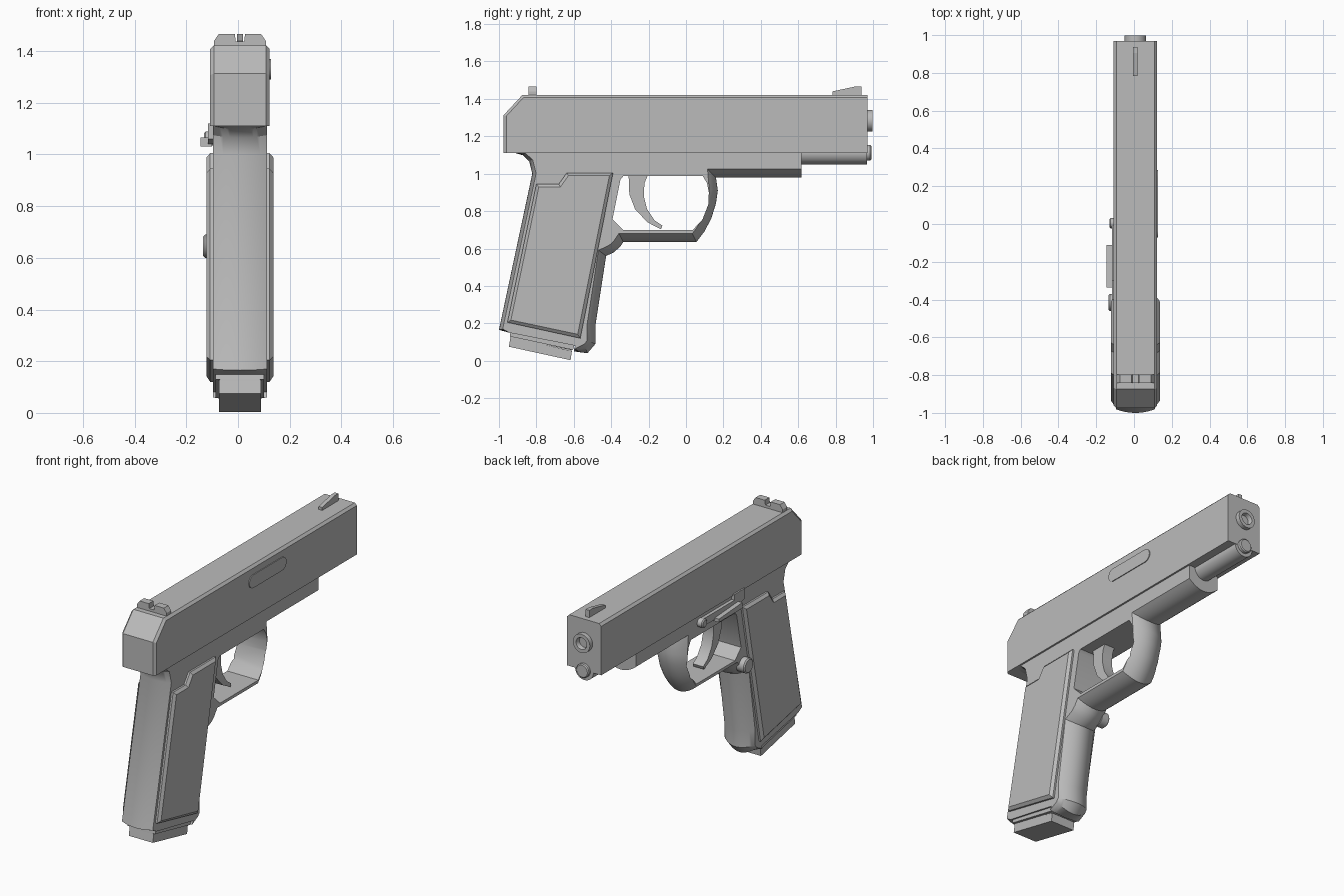
import bpy, bmesh, math
from mathutils import Vector

if "Cube" in bpy.data.objects:
    bpy.data.objects.remove(bpy.data.objects["Cube"], do_unlink=True)

CX = 0.0075  # mid plane of the body

grey = bpy.data.materials.new("plain grey")
grey.use_nodes = True
colour = (0.5, 0.5, 0.5, 1)
grey.diffuse_color = colour
grey.node_tree.nodes["Principled BSDF"].inputs["Base Color"].default_value = colour


def finish(name, bm):
    bmesh.ops.recalc_face_normals(bm, faces=bm.faces)
    mesh = bpy.data.meshes.new(name)
    bm.to_mesh(mesh)
    bm.free()
    mesh.materials.append(grey)
    ob = bpy.data.objects.new(name, mesh)
    bpy.context.collection.objects.link(ob)
    return ob


def smooth(ob):
    bpy.ops.object.select_all(action="DESELECT")
    ob.select_set(True)
    bpy.context.view_layer.objects.active = ob
    bpy.ops.object.shade_smooth_by_angle(angle=math.radians(32))


def inset_vectors(points):
    """Inward mitre of each (y, z, weight) point; (y, z, dy, dz) is explicit."""
    flat = [Vector(p[:2]) for p in points]
    n = len(flat)
    area = sum(flat[i - 1].x * flat[i].y - flat[i].x * flat[i - 1].y for i in range(n))
    turn = 1 if area > 0 else -1
    result = []
    for i, p in enumerate(points):
        if len(p) == 4:
            result.append(Vector(p[2:]))
            continue
        a = (flat[i] - flat[i - 1]).normalized()
        b = (flat[(i + 1) % n] - flat[i]).normalized()
        na, nb = Vector((-a.y, a.x)) * turn, Vector((-b.y, b.x)) * turn
        m = (na + nb).normalized()
        result.append(m * (p[2] if len(p) > 2 else 0) / max(m.dot(na), 0.5))
    return result


def loft(name, points, layers):
    """Side profile swept along x; layers are (x, share of the inset)."""
    offsets = inset_vectors(points)
    bm = bmesh.new()
    rings = []
    for x, share in layers:
        rings.append([bm.verts.new((x, p[0] + o.x * share, p[1] + o.y * share))
                      for p, o in zip(points, offsets)])
    n = len(points)
    for r, s in zip(rings, rings[1:]):
        for i in range(n):
            j = (i + 1) % n
            bm.faces.new((r[i], r[j], s[j], s[i]))
    bm.faces.new(rings[0])
    bm.faces.new(rings[-1])
    return finish(name, bm)


def slab(name, points, half):
    return loft(name, points, [(CX - half, 0), (CX + half, 0)])


def lathe(name, profile, centre, axis, steps=32):
    """Turned part: profile of (radius, position along axis)."""
    bm = bmesh.new()
    rings = []
    for r, t in profile:
        ring = []
        for k in range(steps):
            a = 2 * math.pi * k / steps
            u, v = r * math.cos(a), r * math.sin(a)
            ring.append(bm.verts.new((centre[0] + u, t, centre[1] + v) if axis == "y"
                                     else (t, centre[0] + u, centre[1] + v)))
        rings.append(ring)
    for r, s in zip(rings, rings[1:]):
        for k in range(steps):
            j = (k + 1) % steps
            bm.faces.new((r[k], r[j], s[j], s[k]))
    bm.faces.new(rings[0])
    bm.faces.new(rings[-1])
    ob = finish(name, bm)
    smooth(ob)
    return ob


# Slide with chamfered top and rear edges
B = 0.014
loft("slide",
     [(0.97, 1.11, 0, 0), (0.97, 1.422, 0, -B), (-0.874, 1.422, B),
      (-0.975, 1.313, B), (-0.975, 1.11, B, 0)],
     [(CX - 0.115, 1), (CX - 0.115 + B, 0), (CX + 0.115 - B, 0), (CX + 0.115, 1)])

# Frame with grip and trigger guard, rounded across its outer edges
W = 0.045
frame = loft("frame",
             [(0.617, 1.112, 0), (-0.92, 1.112, 0), (-0.87, 1.098, 0.015),
              (-0.838, 1.065, 0.02), (-0.822, 1.0, 0.02), (-1.0, 0.165, 0.02, 0.005),
              (-0.945, 0.15, 0), (-0.59, 0.08, 0), (-0.6, 0.05, 0, 0.01),
              (-0.527, 0.04, W), (-0.484, 0.09, W), (-0.484, 0.19, W),
              (-0.427, 0.56, W), (-0.385, 0.58, W), (-0.352, 0.61, W),
              (-0.335, 0.635, W), (0.056, 0.635, W), (0.098, 0.69, W),
              (0.135, 0.76, W), (0.16, 0.84, W), (0.17, 0.91, W),
              (0.16, 0.98, -W, W), (0.617, 0.98, 0, W)],
             [(CX + 0.104 * k / 8, (k / 8) ** 2) for k in range(-8, 9)])

# Opening inside the trigger guard
opening = slab("guard_opening_cutter",
               [(-0.335, 0.987), (0.09, 0.987), (0.112, 0.95), (0.122, 0.9),
                (0.12, 0.837), (0.088, 0.755), (0.035, 0.698), (-0.334, 0.698),
                (-0.393, 0.757), (-0.35, 0.97)], 0.3)
cut = frame.modifiers.new("guard opening", "BOOLEAN")
cut.operation = "DIFFERENCE"
cut.solver = "EXACT"
cut.object = opening
bpy.ops.object.select_all(action="DESELECT")
frame.select_set(True)
bpy.context.view_layer.objects.active = frame
bpy.ops.object.modifier_apply(modifier=cut.name)
bpy.data.objects.remove(opening, do_unlink=True)
smooth(frame)

# Trigger
smooth(slab("trigger",
            [(-0.307, 1.0), (-0.2, 1.0), (-0.222, 0.95), (-0.226, 0.88), (-0.208, 0.81),
             (-0.168, 0.75), (-0.126, 0.722), (-0.134, 0.703), (-0.206, 0.74),
             (-0.272, 0.81), (-0.303, 0.89)], 0.035))

# Grip panels on both sides
PANEL = [(-0.8, 0.945, 0.016), (-0.68, 0.945, 0.016), (-0.637, 1.005, 0.016),
         (-0.39, 1.005, 0.016), (-0.565, 0.12, 0.018), (-0.955, 0.205, 0.016)]
for side, name in ((1, "left_grip_panel"), (-1, "right_grip_panel")):
    loft(name, PANEL, [(CX + side * 0.09, 0), (CX + side * 0.115, 0), (CX + side * 0.129, 1)])

# Magazine end under the grip
slab("magazine_body", [(-0.93, 0.2), (-0.94, 0.125), (-0.61, 0.055), (-0.59, 0.13)], 0.078)
slab("magazine_lip", [(-0.938, 0.155), (-0.942, 0.13), (-0.605, 0.058), (-0.595, 0.085)], 0.094)
slab("magazine_floor", [(-0.938, 0.128), (-0.947, 0.075), (-0.617, 0.003), (-0.61, 0.052)], 0.081)

# Barrel and recoil rod
lathe("barrel", [(0.057, 0.9), (0.057, 0.997), (0.036, 0.997), (0.032, 0.985), (0.032, 0.91)],
      (CX, 1.283), "y")
lathe("recoil_rod", [(0.062, 0.55), (0.062, 0.969), (0.042, 0.969), (0.042, 0.985), (0.036, 0.991)],
      (CX, 1.112), "y")

# Sights
slab("front_sight", [(0.783, 1.41), (0.938, 1.41), (0.938, 1.466), (0.905, 1.466), (0.783, 1.44)], 0.012)
bm = bmesh.new()
half = [(0.1, 1.415), (0.1, 1.44), (0.082, 1.466), (0.02, 1.466), (0.016, 1.437)]
outline = half + [(-x, z) for x, z in reversed(half)]
face = bm.faces.new([bm.verts.new((CX + x, -0.842, z)) for x, z in outline])
grown = bmesh.ops.extrude_face_region(bm, geom=[face])["geom"]
bmesh.ops.translate(bm, vec=(0, 0.044, 0), verts=[v for v in grown if isinstance(v, bmesh.types.BMVert)])
bm.faces.new(face.verts) if not face.is_valid else None
finish("rear_sight", bm)

# Ejection port, a rounded plate on the slide
port = []
for centre, start in ((0.246, -90), (-0.032, 90)):
    for k in range(13):
        a = math.radians(start + 15 * k)
        port.append((centre + 0.04 * math.cos(a), 1.33 + 0.04 * math.sin(a)))
smooth(loft("ejection_port", port, [(CX + 0.114, 0), (CX + 0.12, 0)]))

# Slide release lever, its pin and the magazine button
loft("release_lever", [(0.0, 1.04), (0.0, 1.085), (-0.3, 1.085), (-0.3, 1.12), (-0.4, 1.12),
                       (-0.4, 1.06), (-0.335, 1.04)], [(-0.117, 0), (-0.09, 0)])
loft("release_thumb_tab", [(-0.11, 1.03), (-0.11, 1.05), (-0.335, 1.065), (-0.335, 1.03)],
     [(-0.145, 0), (-0.1, 0)])
lathe("release_pin", [(0.027, -0.08), (0.027, -0.125), (0.02, -0.131)], (0.004, 1.062), "x")
lathe("magazine_button", [(0.045, -0.08), (0.045, -0.128), (0.038, -0.135)], (-0.415, 0.645), "x")
